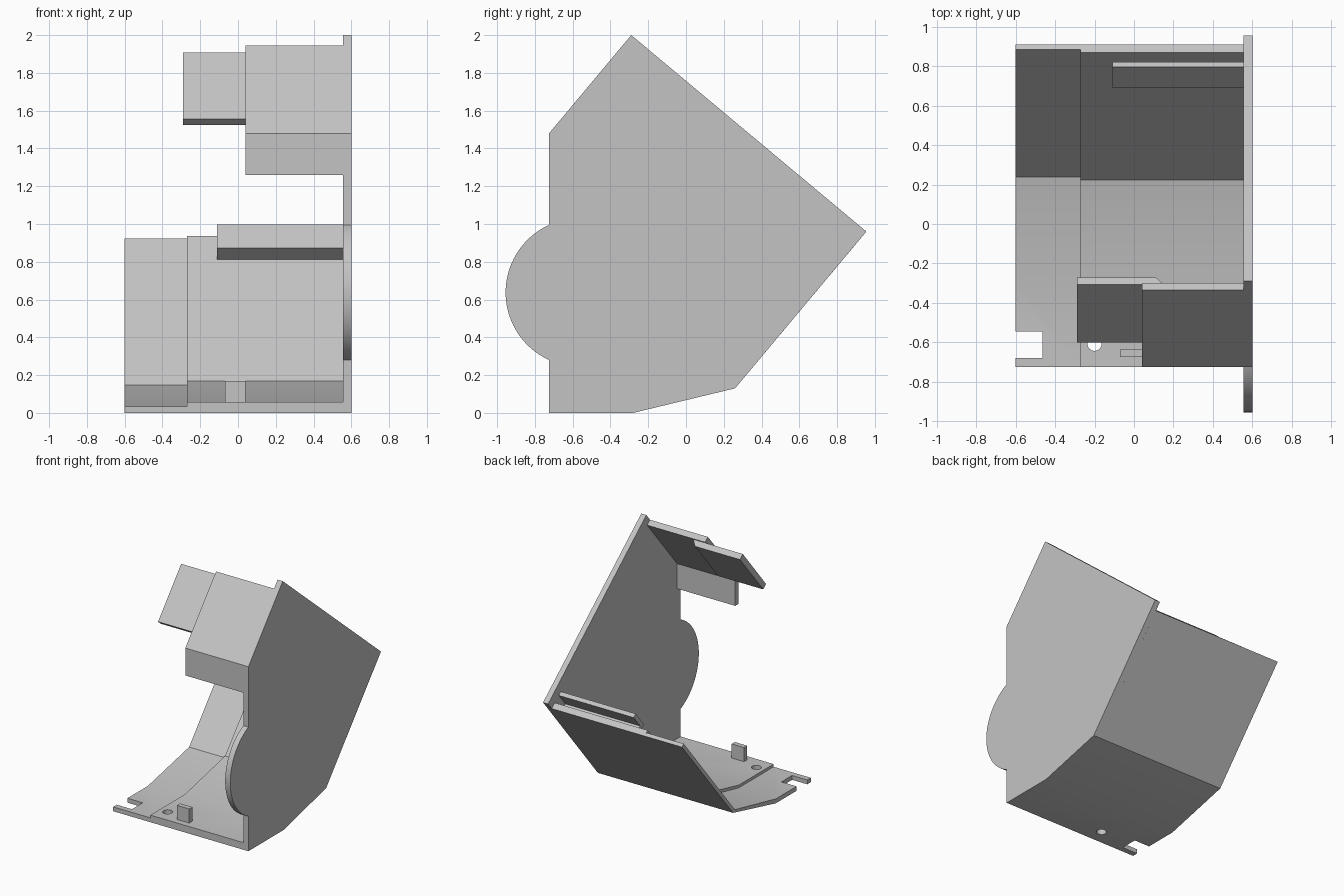
import bpy, bmesh, math

cube = bpy.data.objects.get("Cube")
if cube:
    bpy.data.objects.remove(cube, do_unlink=True)

grey = bpy.data.materials.new("light_grey")
grey.use_nodes = True
tone = (0.55, 0.55, 0.55, 1)
grey.diffuse_color = tone
grey.node_tree.nodes["Principled BSDF"].inputs["Base Color"].default_value = tone


def extrude_x(name, profile, x0, x1, end_shift=None):
    """Extrude a (y, z) profile from x0 to x1; end_shift offsets x per end corner."""
    shift = end_shift or [0] * len(profile)
    bm = bmesh.new()
    a = [bm.verts.new((x0, y, z)) for y, z in profile]
    b = [bm.verts.new((x1 + s, y, z)) for s, (y, z) in zip(shift, profile)]
    bm.faces.new(a)
    bm.faces.new(b[::-1])
    for i in range(len(a)):
        j = (i + 1) % len(a)
        bm.faces.new((a[i], b[i], b[j], a[j]))
    bmesh.ops.recalc_face_normals(bm, faces=bm.faces[:])
    mesh = bpy.data.meshes.new(name)
    bm.to_mesh(mesh)
    bm.free()
    mesh.materials.append(grey)
    obj = bpy.data.objects.new(name, mesh)
    bpy.context.collection.objects.link(obj)
    return obj


def activate(obj):
    bpy.ops.object.select_all(action='DESELECT')
    obj.select_set(True)
    bpy.context.view_layer.objects.active = obj


def cut(obj, cutter):
    cutter.hide_render = True
    mod = obj.modifiers.new("cut", 'BOOLEAN')
    mod.operation = 'DIFFERENCE'
    mod.solver = 'EXACT'
    mod.object = cutter
    activate(obj)
    bpy.ops.object.modifier_apply(modifier=mod.name)
    bpy.data.objects.remove(cutter, do_unlink=True)


def box(y0, y1, z0, z1):
    return [(y0, z0), (y1, z0), (y1, z1), (y0, z1)]


INNER, OUTER, STEP, END = 0.555, 0.6, -0.27, -0.6
FRONT = -0.725

# Side plate with a rounded bulge at the front
cy, cz, r = -0.562, 0.6375, 0.393
half = math.acos((cy - FRONT) / r)
bulge = []
for i in range(41):
    t = math.pi + half - 2 * half * i / 40
    bulge.append((cy + r * math.cos(t), cz + r * math.sin(t)))
plate = [(FRONT, 1.48), (-0.29, 2.0), (0.955, 0.96), (0.26, 0.13), (-0.28, 0), (FRONT, 0)]
side_plate = extrude_x("side_plate", plate + bulge[::-1]
                       if bulge[0][1] > bulge[-1][1] else plate + bulge, INNER, OUTER)

# Floor and back wall, with a thinner strip along the open end
under = [(FRONT, 0), (-0.28, 0), (0.26, 0.13), (0.91, 0.906)]
floor_shell = extrude_x("floor_and_back_wall", under + [
    (0.87, 0.937), (0.223, 0.17), (-0.285, 0.057), (FRONT, 0.057)], STEP, INNER)
thin_shell = extrude_x("thin_end_strip", under + [
    (0.885, 0.923), (0.237, 0.147), (-0.283, 0.035), (FRONT, 0.035)], END, STEP)

# Screw hole and edge notch
bpy.ops.mesh.primitive_cylinder_add(vertices=32, radius=0.036, depth=0.4,
                                    location=(-0.2, -0.607, 0))
cut(floor_shell, bpy.context.object)
cut(thin_shell, extrude_x("notch_cutter", box(-0.68, -0.545, -0.2, 0.2), -0.8, -0.465))

# Small post on the floor
post = extrude_x("floor_post", box(-0.675, -0.635, 0.05, 0.17), -0.07, 0.04)

# Hooked rail standing off the back wall
u, n = (0.642, 0.766), (0.766, -0.642)


def along(a, b):
    return (0.69 + a * u[0] + b * n[0], 0.873 + a * u[1] + b * n[1])


rail = extrude_x("hooked_rail", [along(0, 0), along(0.164, 0), along(0.164, 0.033),
                                 along(0.033, 0.033), along(0.033, 0.1),
                                 along(0, 0.1)], -0.11, INNER)

# Upper cover with a vertical front lip
cover = extrude_x("upper_cover", [(FRONT, 1.26), (FRONT, 1.48), (-0.335, 1.945),
                                  (-0.3, 1.915), (-0.68, 1.461), (-0.68, 1.26)],
                  0.04, INNER)

# Tongue lapped beneath the cover, with a bevelled hidden end
tongue = extrude_x("cover_tongue", [(-0.6, 1.555), (-0.306, 1.907), (-0.27, 1.876),
                                    (-0.564, 1.525)], -0.29, 0.11, [0.04, 0.04, 0, 0])

for obj in (side_plate, floor_shell, thin_shell, post, rail, cover, tongue):
    activate(obj)
    bpy.ops.object.shade_smooth_by_angle()
